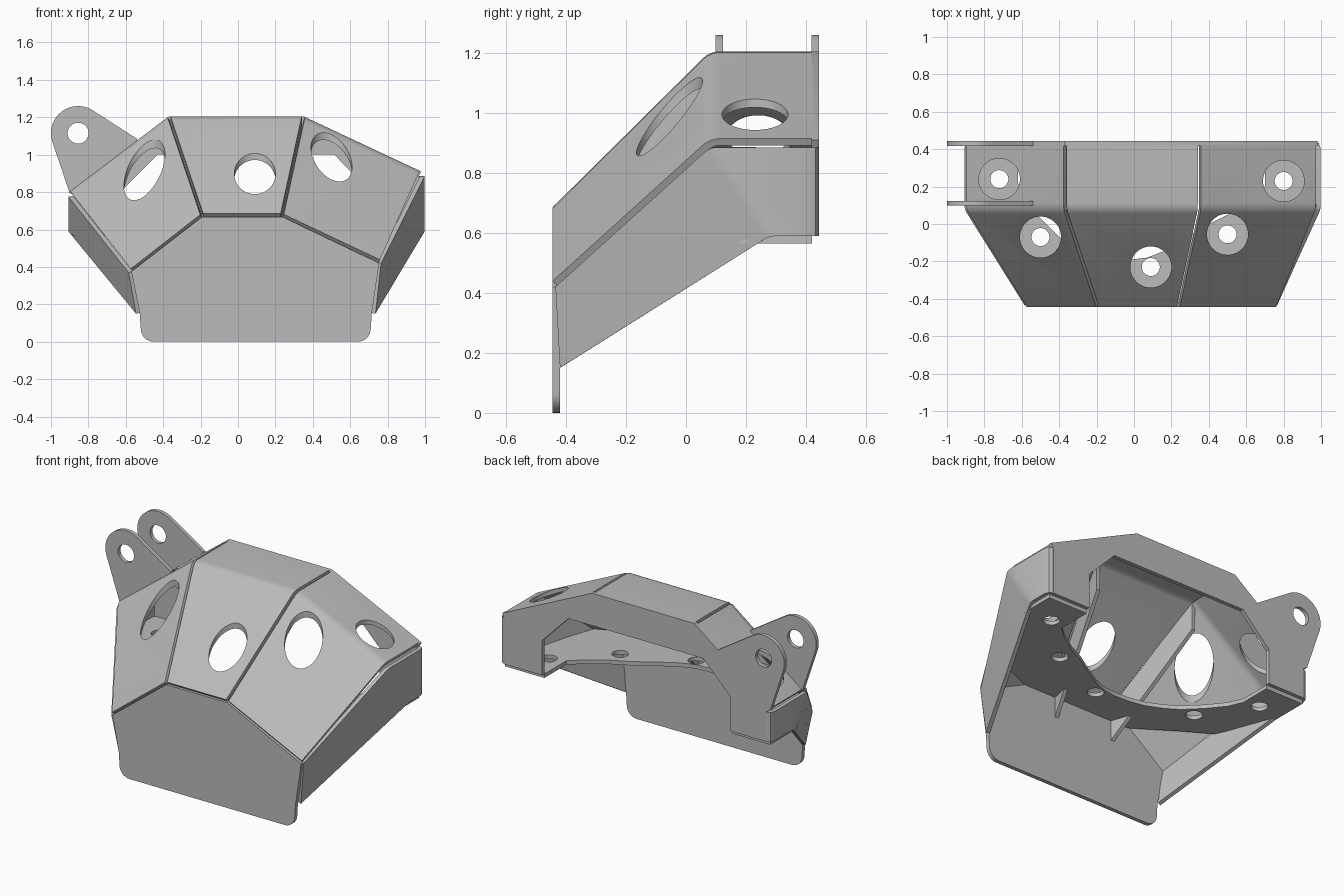
import bpy, bmesh
from math import cos, sin, radians
from mathutils import Vector

if "Cube" in bpy.data.objects:
    bpy.data.objects.remove(bpy.data.objects["Cube"], do_unlink=True)

GREY = (0.5, 0.5, 0.5, 1)
steel = bpy.data.materials.new("plain grey steel")
steel.use_nodes = True
steel.diffuse_color = GREY
steel.node_tree.nodes["Principled BSDF"].inputs["Base Color"].default_value = GREY

T = 0.025       # sheet thickness
FRONT, BEND, BACK = -0.445, 0.08, 0.443


def add_object(name, bm):
    mesh = bpy.data.meshes.new(name)
    bm.to_mesh(mesh)
    bm.free()
    mesh.materials.append(steel)
    obj = bpy.data.objects.new(name, mesh)
    bpy.context.collection.objects.link(obj)
    return obj


def activate(obj):
    bpy.ops.object.select_all(action='DESELECT')
    obj.select_set(True)
    bpy.context.view_layer.objects.active = obj


def plate(name, points, push):
    """Flat outline pushed along a vector."""
    bm = bmesh.new()
    face = bm.faces.new([bm.verts.new(p) for p in points])
    new = bmesh.ops.extrude_face_region(bm, geom=[face])["geom"]
    bmesh.ops.translate(bm, vec=push, verts=[v for v in new if isinstance(v, bmesh.types.BMVert)])
    bmesh.ops.recalc_face_normals(bm, faces=bm.faces)
    return add_object(name, bm)


def sheet(name, points, faces, bend=None, radius=0.03):
    """Bent sheet metal: outer skin thickened towards the inside."""
    bm = bmesh.new()
    verts = [bm.verts.new(p) for p in points]
    for f in faces:
        bm.faces.new([verts[i] for i in f])
    bmesh.ops.recalc_face_normals(bm, faces=bm.faces)
    bm.normal_update()
    centre = Vector((0.04, 0.1, 0.4))
    f0 = list(bm.faces)[0]
    if f0.normal.dot(f0.calc_center_median() - centre) < 0:
        bmesh.ops.reverse_faces(bm, faces=bm.faces)
    if bend:
        edge = bm.edges.get([verts[i] for i in bend])
        bmesh.ops.bevel(bm, geom=[edge], offset=radius, segments=4, profile=0.5, affect='EDGES')
    obj = add_object(name, bm)
    mod = obj.modifiers.new("thickness", 'SOLIDIFY')
    mod.thickness, mod.offset, mod.use_even_offset = T, -1, True
    activate(obj)
    bpy.ops.object.modifier_apply(modifier=mod.name)
    return obj


def drill(obj, centre, radius, depth, along_y=False):
    """Cut one round hole."""
    rot = (radians(90), 0, 0) if along_y else (0, 0, 0)
    bpy.ops.mesh.primitive_cylinder_add(vertices=48, radius=radius, depth=depth,
                                        location=centre, rotation=rot)
    cutter = bpy.context.object
    cutter.hide_render = True
    mod = obj.modifiers.new("hole", 'BOOLEAN')
    mod.operation, mod.object, mod.solver = 'DIFFERENCE', cutter, 'EXACT'
    activate(obj)
    bpy.ops.object.modifier_apply(modifier=mod.name)
    bpy.data.objects.remove(cutter, do_unlink=True)


def arc(cx, cz, r, start, end, n=8):
    angles = [radians(start + (end - start) * i / n) for i in range(n + 1)]
    return [(cx + r * cos(a), cz + r * sin(a)) for a in angles]


def upright(pairs, y):
    return [(x, y, z) for x, z in pairs]


# Seam positions (x, z) along the front edge and along the crest
front_seams = [(-0.58, 0.385), (-0.195, 0.685), (0.237, 0.685), (0.767, 0.435)]
crest_seams = [(-0.905, 0.80), (-0.37, 1.205), (0.35, 1.205), (0.98, 0.91)]
holes = [(-0.72, 0.24), (-0.5, -0.07), (0.09, -0.23), (0.5, -0.055), (0.8, 0.23)]


# Three folded hood panels with wide access holes
def gap(p, q, g=0.009):
    p, q = Vector(p), Vector(q)
    step = (q - p).normalized() * g
    return tuple(p + step), tuple(q - step)


for i, (name, drilled) in enumerate([("right_hood_panel", holes[:2]),
                                     ("centre_hood_panel", holes[2:3]),
                                     ("left_hood_panel", holes[3:])]):
    f0, f1 = gap(front_seams[i], front_seams[i + 1])
    c0, c1 = gap(crest_seams[i], crest_seams[i + 1])
    pts = upright([f0, f1], FRONT) + upright([c1, c0], BEND) + upright([c1, c0], BACK - 0.02)
    panel = sheet(name, pts, [(0, 1, 2, 3), (3, 2, 4, 5)], bend=(2, 3))
    for x, y in drilled:
        drill(panel, (x, y, 1.0), 0.11, 0.8)

# Front plate with rounded lower corners
outline = (arc(-0.45, 0.07, 0.07, 180, 270) + arc(0.64, 0.07, 0.07, 270, 360)
           + [(0.715, 0.15), (0.755, 0.42), (0.237, 0.668), (-0.192, 0.668),
              (-0.57, 0.375), (-0.525, 0.15)])
plate("front_plate", upright(outline, FRONT), (0, T, 0))

# Arched back plate with two legs
outline = crest_seams + [(0.965, 0.885), (0.965, 0.59), (0.70, 0.59), (0.70, 0.81),
                         (0.515, 1.0), (-0.43, 1.0), (-0.62, 0.81), (-0.62, 0.59),
                         (-0.875, 0.59), (-0.875, 0.78)]
plate("back_plate", upright(outline, BACK), (0, -T, 0))


# Side panels: slanted front, straight rear, rounded into the back plate
def side_panel(name, x, top, bend_y, front_top, front_bottom):
    s = 1 if x > 0 else -1
    path = [(x, 0.405), (x - s * 0.01, 0.432), (x - s * 0.035, BACK)]
    pts = [(front_bottom, -0.42, 0.15), (front_top, -0.435, top[1]),
           (x, BEND, top[0]), (x, bend_y, 0.59)]
    faces = [(0, 1, 2, 3)]
    for px, py in path:
        n = len(pts)
        pts += [(px, py, top[0]), (px, py, 0.59)]
        faces.append((2, n, n + 1, 3) if n == 4 else (n - 2, n, n + 1, n - 1))
    sheet(name, pts, faces, bend=(2, 3), radius=0.02)


side_panel("left_side_panel", 0.998, (0.885, 0.42), 0.28, 0.765, 0.735)
side_panel("right_side_panel", -0.907, (0.777, 0.37), 0.22, -0.585, -0.545)

# Horizontal mounting plate with a curved rear edge and bolt holes
outer = [(-0.62, 0.42), (-0.885, 0.42), (-0.885, 0.16), (-0.74, -0.15), (-0.57, -0.25),
         (-0.31, -0.42), (0.45, -0.42), (0.81, -0.27), (0.975, 0.2), (0.975, 0.42), (0.70, 0.42)]
inner = [(0.70, 0.2), (0.62, 0.13), (0.5, 0.05), (0.38, -0.01), (0.27, -0.08), (0.16, -0.145),
         (0.07, -0.18), (-0.02, -0.19), (-0.12, -0.185), (-0.22, -0.165), (-0.32, -0.12),
         (-0.4, -0.07), (-0.5, 0.03), (-0.58, 0.13), (-0.62, 0.22)]
mount = plate("mounting_plate", [(x, y, 0.565) for x, y in outer + inner], (0, 0, T))
for x, y in holes:
    drill(mount, (x, y, 0.58), 0.048, 0.2)

# Ribs below the two hood seams
for name, i, shift in [("right_rib", 1, -T / 2), ("left_rib", 2, -0.034)]:
    (fx, fz), (cx, cz) = front_seams[i], crest_seams[i]
    plate(name, [(fx + shift, -0.42, fz - 0.03), (cx + shift, BEND, cz - 0.03),
                 (cx + shift, BEND, cz - 0.2), (fx + shift, -0.42, 0.44)], (T, 0, 0))

# Pair of lugs with pin holes
for name, y in [("front_lug", 0.098), ("back_lug", BACK - T)]:
    outline = arc(-0.855, 1.115, 0.145, 57, 198, 24) + [(-0.9, 0.795), (-0.54, 1.068), (-0.54, 1.085)]
    lug = plate(name, upright(outline, y), (0, T, 0))
    drill(lug, (-0.855, y + T / 2, 1.115), 0.056, 0.1, along_y=True)

# Smooth the rounded bends, keep the folds sharp
for obj in bpy.context.collection.objects:
    if obj.type == 'MESH' and steel.name in obj.data.materials:
        activate(obj)
        bpy.ops.object.shade_smooth_by_angle(angle=radians(30))
